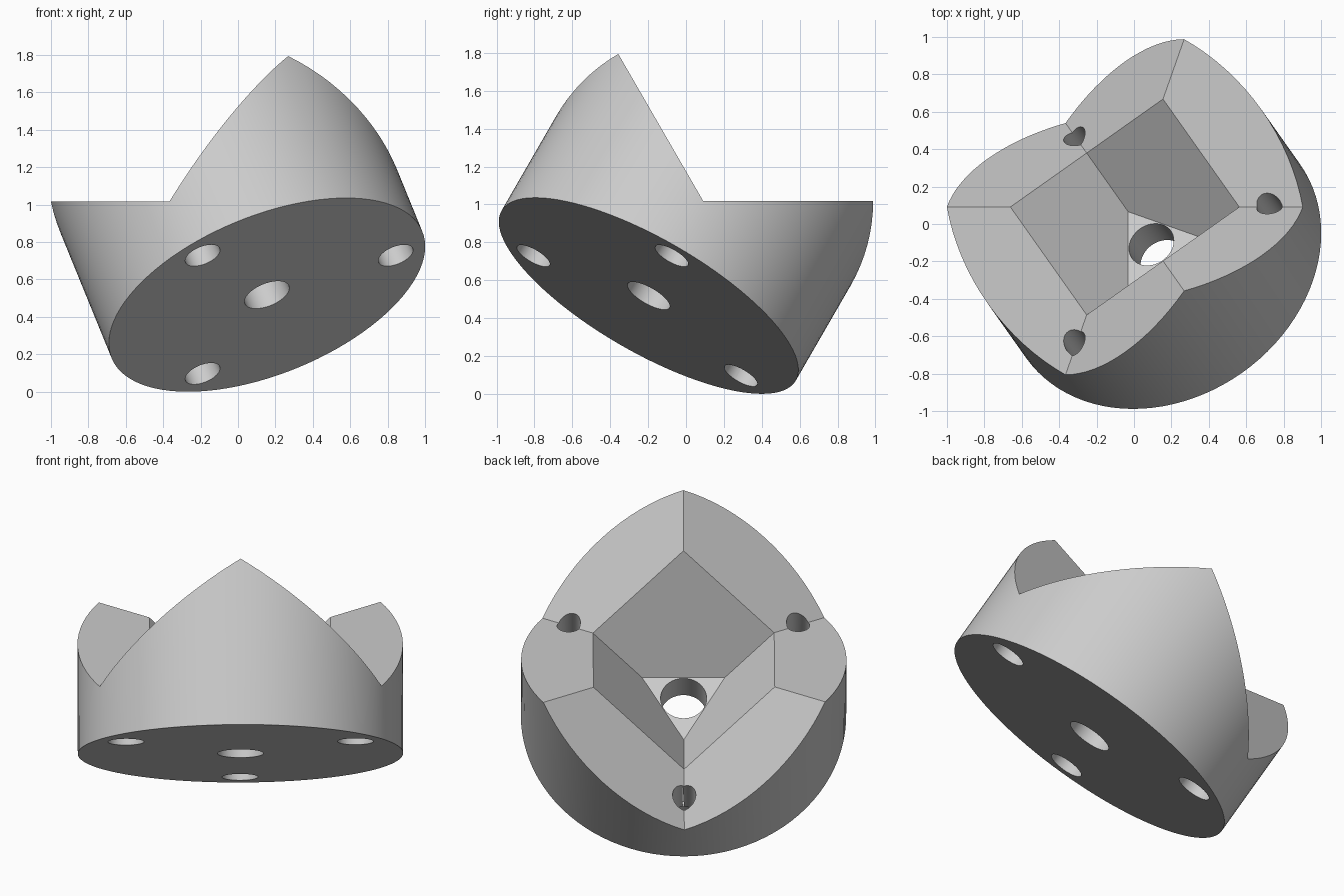
import bpy, bmesh
from math import sin, cos, radians, sqrt, pi
from mathutils import Matrix, Vector

cube = bpy.data.objects.get("Cube")
if cube:
    bpy.data.objects.remove(cube)

R = 0.897                 # outer radius
H = 0.612                 # base to centre of the crown
INNER = H * 2 * sqrt(2) / 3   # radius of the cube-shaped pocket rim
FLOOR = 0.186             # floor thickness
SEG = 16                  # wall segments per sixth
N = 6 * SEG


def crown_height(x, y):
    """Middle one of three planes tilted about the axis."""
    hs = [-(x * cos(a) + y * sin(a)) / sqrt(2) for a in (0, 2 * pi / 3, 4 * pi / 3)]
    return H + sorted(hs)[1]


def polar(r, a):
    return r * cos(a), r * sin(a)


# Material
grey = bpy.data.materials.new("light grey")
grey.use_nodes = True
colour = (0.6, 0.6, 0.6, 1)
grey.diffuse_color = colour
grey.node_tree.nodes["Principled BSDF"].inputs["Base Color"].default_value = colour

# Crown body: round wall, six flat facets, cube-corner pocket
bm = bmesh.new()
bottom, top = [], []
for i in range(N):
    x, y = polar(R, 2 * pi * i / N)
    bottom.append(bm.verts.new((x, y, 0)))
    top.append(bm.verts.new((x, y, crown_height(x, y))))
rim = []
for k in range(6):
    x, y = polar(INNER, k * pi / 3)
    rim.append(bm.verts.new((x, y, crown_height(x, y))))
floor = [bm.verts.new((*polar(FLOOR * sqrt(2), a), FLOOR))
         for a in (pi / 3, pi, 5 * pi / 3)]

bm.faces.new(bottom[::-1])
for i in range(N):
    j = (i + 1) % N
    bm.faces.new((bottom[i], bottom[j], top[j], top[i]))
for k in range(6):
    arc = [top[(k * SEG + s) % N] for s in range(SEG + 1)]
    bm.faces.new(arc + [rim[(k + 1) % 6], rim[k]])
for k in range(3):
    peak = 2 * k
    bm.faces.new((rim[peak - 1], rim[peak], rim[peak + 1], floor[k], floor[k - 1]))
bm.faces.new(floor)
bmesh.ops.recalc_face_normals(bm, faces=bm.faces[:])
mesh = bpy.data.meshes.new("crown_block")
bm.to_mesh(mesh)
bm.free()
mesh.materials.append(grey)
body = bpy.data.objects.new("crown_block", mesh)
bpy.context.collection.objects.link(body)


def drill(x, y, radius, z_top):
    """Cut a round hole from below the base up to z_top."""
    z_low = -0.2
    bpy.ops.mesh.primitive_cylinder_add(vertices=48, radius=radius, depth=z_top - z_low,
                                        location=(x, y, (z_top + z_low) / 2))
    cutter = bpy.context.object
    cutter.name = "hole_cutter"
    cutter.hide_render = True
    cutter.data.materials.append(grey)
    mod = body.modifiers.new("hole", 'BOOLEAN')
    mod.operation = 'DIFFERENCE'
    mod.solver = 'EXACT'
    mod.object = cutter
    bpy.context.view_layer.objects.active = body
    bpy.ops.object.modifier_apply(modifier=mod.name)
    bpy.data.objects.remove(cutter)


# Centre hole and three stepped screw holes below the valleys
drill(0, 0, 0.127, 1.5)
for a in (pi / 3, pi, 5 * pi / 3):
    x, y = polar(0.73, a)
    drill(x, y, 0.064, 1.5)
    drill(x, y, 0.099, 0.15)

# Smooth wall, sharp facets
bpy.ops.object.select_all(action='DESELECT')
body.select_set(True)
bpy.context.view_layer.objects.active = body
bpy.ops.object.shade_smooth_by_angle(angle=radians(25))

# Tilt so that one crown plane lies level
axis = Vector((-1 / 3, sqrt(2) / 3, sqrt(2 / 3)))
up = Vector((0, 0, 1))
side = (up - axis * axis.z).normalized()
turn = Matrix((side, axis.cross(side), axis)).transposed().to_4x4()
centre = Vector((-0.049, 0.091, 1.0174))
body.matrix_world = Matrix.Translation(centre - axis * H) @ turn
